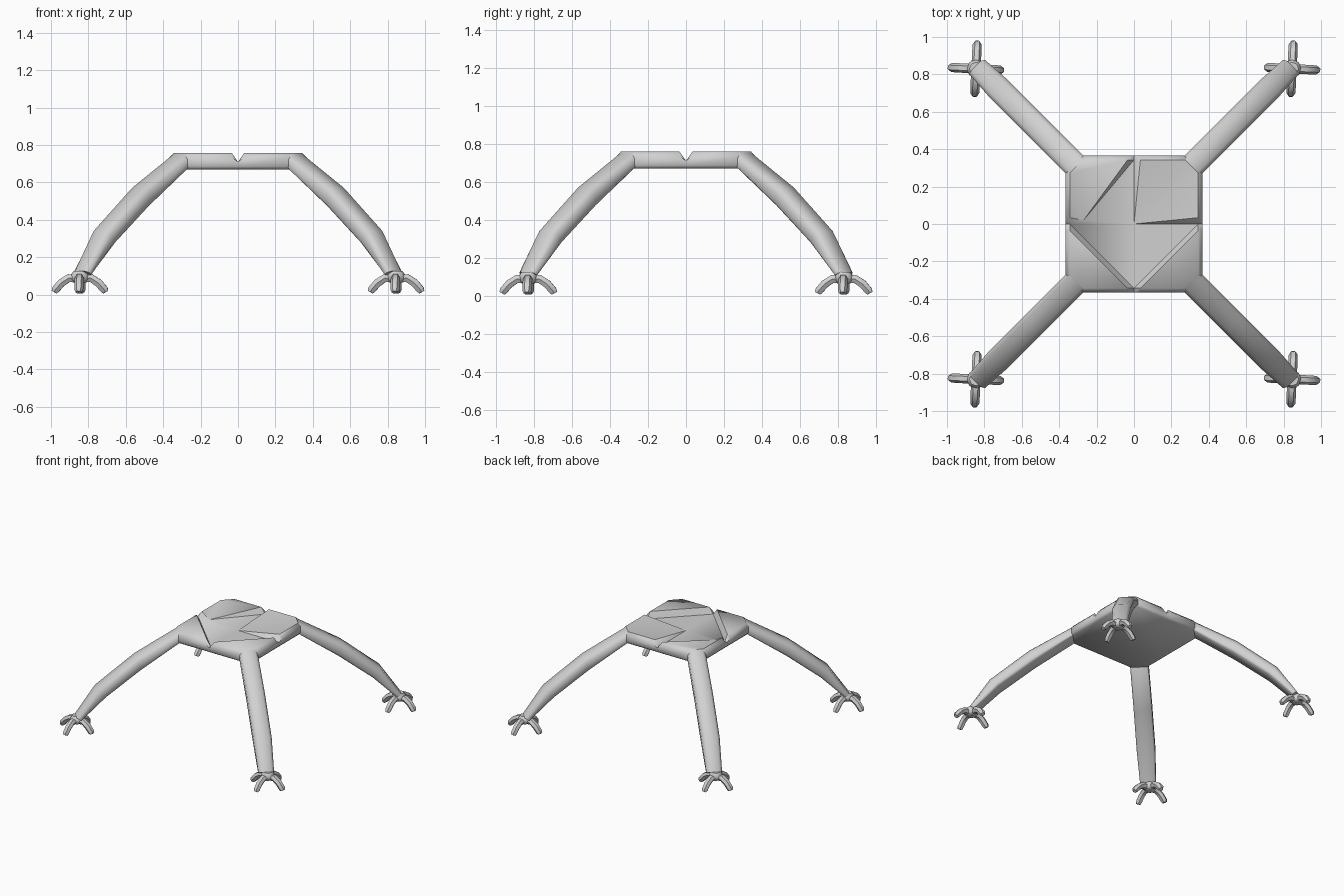
import bpy, math
from mathutils import Vector, Matrix

if "Cube" in bpy.data.objects:
    bpy.data.objects.remove(bpy.data.objects["Cube"])

grey = bpy.data.materials.new("light_grey")
grey.use_nodes = True
colour = (0.64, 0.64, 0.64, 1)
grey.diffuse_color = colour
grey.node_tree.nodes["Principled BSDF"].inputs["Base Color"].default_value = colour


def make_object(name, verts, faces):
    mesh = bpy.data.meshes.new(name)
    mesh.from_pydata(verts, [], faces)
    mesh.materials.append(grey)
    obj = bpy.data.objects.new(name, mesh)
    bpy.context.collection.objects.link(obj)
    bpy.ops.object.select_all(action="DESELECT")
    obj.select_set(True)
    bpy.context.view_layer.objects.active = obj
    bpy.ops.object.mode_set(mode="EDIT")
    bpy.ops.mesh.select_all(action="SELECT")
    bpy.ops.mesh.normals_make_consistent(inside=False)
    bpy.ops.object.mode_set(mode="OBJECT")
    bpy.ops.object.shade_smooth_by_angle(angle=math.radians(50))
    return obj


def loft(rings, cap_end=True):
    """Skin equal rings of points, closing the start and optionally the end."""
    n = len(rings[0])
    verts = [p for ring in rings for p in ring]
    faces = [list(range(n))]
    for r in range(len(rings) - 1):
        for i in range(n):
            j = (i + 1) % n
            faces.append([r * n + i, r * n + j, (r + 1) * n + j, (r + 1) * n + i])
    if cap_end:
        faces.append(list(range(len(verts) - n, len(verts))))
    return verts, faces


# Body: cut-corner slab with a notch in the middle of each side
NOTCH, VALLEY = 0.034, 0.71


def body_ring(a, c, z):
    ring = []
    for k in range(4):
        turn = Matrix.Rotation(k * math.pi / 2, 3, "Z")
        for y in (-c, -NOTCH, 0, NOTCH, c):
            ring.append(turn @ Vector((a, y, min(z, VALLEY) if y == 0 else z)))
    return ring


rings = [body_ring(0.352, 0.27, 0.67), body_ring(0.365, 0.27, 0.685),
         body_ring(0.365, 0.27, 0.735), body_ring(0.343, 0.272, 0.758)]
verts, faces = loft(rings, cap_end=False)
top = len(verts) - 20
centre, pit = len(verts), len(verts) + 1
verts += [Vector((0, 0, VALLEY)), Vector((-0.27, 0.02, 0.716))]

# Faceted top: each quarter is creased in its own way
for q in range(4):
    m1, n1, k1, k2, n2, m2 = [top + (q * 5 + i) % 20 for i in range(2, 8)]
    if q == 0:
        edge = [m1, n1, k1, k2, n2, m2]
        faces += [[centre, a, b] for a, b in zip(edge, edge[1:])]
    elif q == 1:
        edge = [centre, m1, n1, k2, n2, m2, centre]
        faces += [[pit, a, b] for a, b in zip(edge, edge[1:])]
        faces.append([n1, k1, k2])
    else:
        faces += [[centre, m1, m2], [m1, n1, n2, m2], [n1, k1, k2, n2]]
make_object("body", verts, faces)

# Leg stations: (top reach, top z, bottom reach, bottom z, width scale)
STATIONS = [(0.305, 0.757, 0.312, 0.67, 1), (0.535, 0.57, 0.515, 0.475, 1),
            (0.74, 0.34, 0.695, 0.28, 1), (0.845, 0.125, 0.82, 0.105, 0.85)]
SECTION = [(0.055, 0), (0.067, 0.15), (0.067, 0.7), (0.045, 1)]
SECTION += [(-w, t) for w, t in reversed(SECTION)]


def make_leg(name, sx, sy):
    rings = []
    for dt, zt, db, zb, s in STATIONS:
        ring = []
        for w, t in SECTION:
            d, off = db + (dt - db) * t, w * s * math.sqrt(0.5)
            ring.append(Vector((sx * (d + off), sy * (d - off), zb + (zt - zb) * t)))
        rings.append(ring)
    make_object(name, *loft(rings))


# Toes: bent six-sided bars with blunt tips, (reach, z, radius)
TOE = [(0.0, 0.085, 0.024), (0.06, 0.088, 0.025), (0.1, 0.062, 0.025),
       (0.131, 0.026, 0.024), (0.138, 0.013, 0.017)]


def make_toe(name, centre_xy, angle):
    turn = Matrix.Rotation(angle, 3, "Z")
    rings = []
    for i, (r, z, rad) in enumerate(TOE):
        a, b = TOE[max(i - 1, 0)], TOE[min(i + 1, len(TOE) - 1)]
        along = Vector((b[0] - a[0], 0, b[1] - a[1])).normalized()
        up = Vector((-along.z, 0, along.x))
        ring = []
        for k in range(6):
            t = k * math.pi / 3
            p = Vector((r, rad * math.cos(t), z)) + up * rad * math.sin(t)
            ring.append(turn @ p + centre_xy)
        rings.append(ring)
    make_object(name, *loft(rings))


def make_palm(name, centre_xy):
    rings = []
    for z, rad in ((0.065, 0.035), (0.08, 0.05), (0.105, 0.05), (0.125, 0.035)):
        rings.append([centre_xy + Vector((rad * math.cos(k * math.pi / 4),
                                          rad * math.sin(k * math.pi / 4), z))
                      for k in range(8)])
    make_object(name, *loft(rings))


for sy, end in ((-1, "front"), (1, "back")):
    for sx, side in ((1, "left"), (-1, "right")):
        label = f"{end}_{side}"
        make_leg(f"{label}_leg", sx, sy)
        foot = Vector((sx * 0.845, sy * 0.83, 0))
        make_palm(f"{label}_palm", foot)
        for k in range(4):
            make_toe(f"{label}_toe_{k + 1}", foot, k * math.pi / 2 - 0.05)
